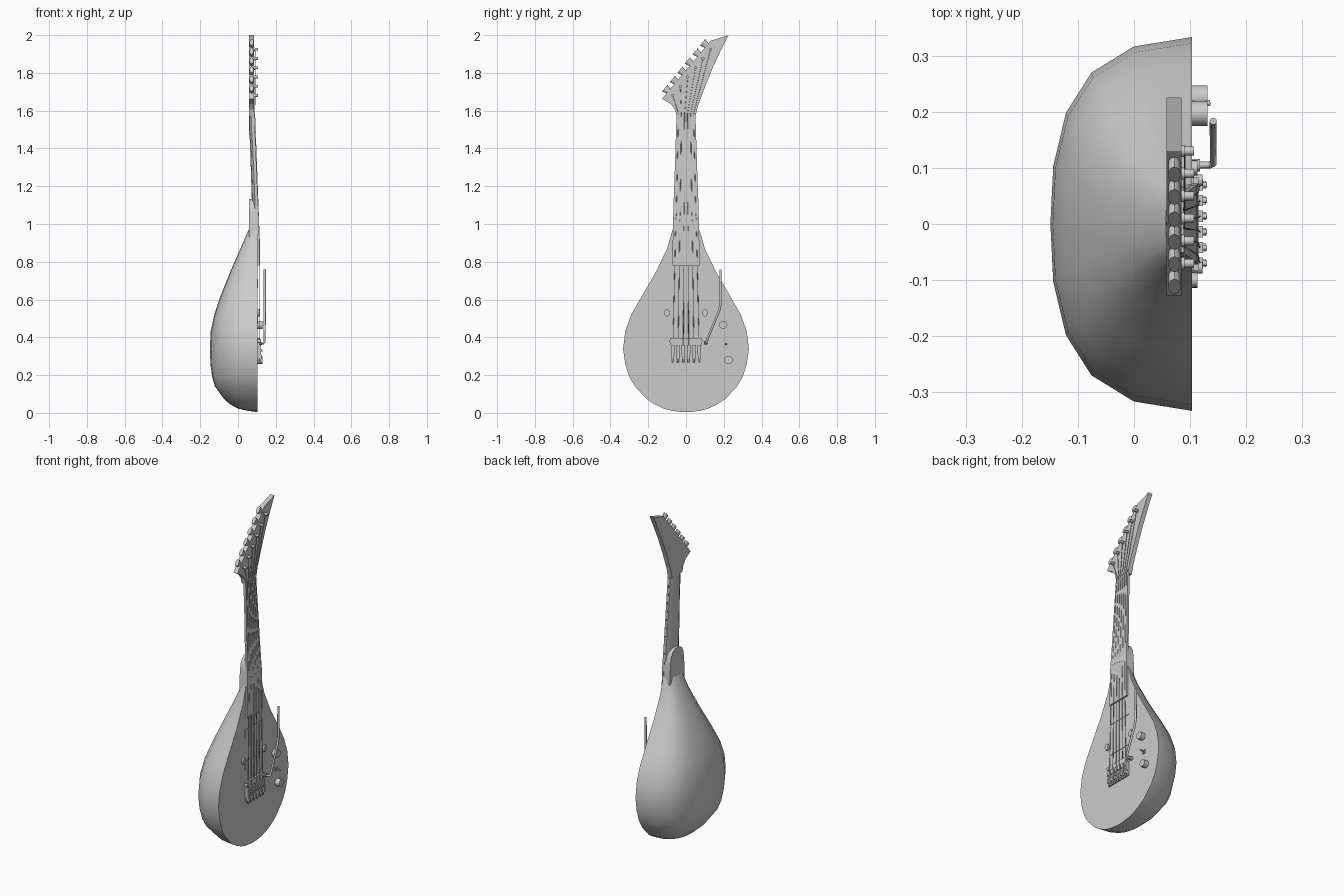
import bpy, bmesh, math
from mathutils import Vector

if "Cube" in bpy.data.objects:
    bpy.data.objects.remove(bpy.data.objects["Cube"])


def finish(name, bm, smooth=None):
    bmesh.ops.remove_doubles(bm, verts=bm.verts, dist=1e-5)
    bmesh.ops.recalc_face_normals(bm, faces=bm.faces)
    me = bpy.data.meshes.new(name)
    bm.to_mesh(me)
    bm.free()
    ob = bpy.data.objects.new(name, me)
    bpy.context.collection.objects.link(ob)
    if smooth:
        bpy.ops.object.select_all(action='DESELECT')
        ob.select_set(True)
        bpy.context.view_layer.objects.active = ob
        bpy.ops.object.shade_smooth_by_angle(angle=math.radians(smooth))
    return ob


def loft(name, sections, smooth=None):
    bm = bmesh.new()
    rings = [[bm.verts.new(p) for p in s] for s in sections]
    n = len(rings[0])
    for a, b in zip(rings, rings[1:]):
        for i in range(n):
            j = (i + 1) % n
            bm.faces.new((a[i], a[j], b[j], b[i]))
    bm.faces.new(rings[0])
    bm.faces.new(rings[-1])
    return finish(name, bm, smooth)


def slab(name, outline, x0, x1, smooth=None):
    """Extrude a (y, z) outline from x0 to x1."""
    return loft(name, [[(x, y, z) for y, z in outline] for x in (x0, x1)], smooth)


def box(name, x0, x1, y0, y1, z0, z1):
    return slab(name, [(y0, z0), (y1, z0), (y1, z1), (y0, z1)], x0, x1)


def disc(name, y, z, ry, rz, x0, x1, n=16):
    pts = [(y + ry * math.cos(2 * math.pi * i / n), z + rz * math.sin(2 * math.pi * i / n))
           for i in range(n)]
    return slab(name, pts, x0, x1, 40)


def tube(name, pts, r, res=2):
    cu = bpy.data.curves.new(name, 'CURVE')
    cu.dimensions = '3D'
    cu.bevel_depth = r
    cu.bevel_resolution = res
    cu.use_fill_caps = True
    sp = cu.splines.new('POLY')
    sp.points.add(len(pts) - 1)
    for p, co in zip(sp.points, pts):
        p.co = (*co, 1)
    ob = bpy.data.objects.new(name, cu)
    bpy.context.collection.objects.link(ob)
    return ob


FACE = 0.103

# Bowl body: height, half width, depth behind the flat face
rows = [(.004, .02, .003), (.011, .075, .05), (.022, .115, .10), (.045, .165, .145),
        (.075, .21, .178), (.14, .27, .225), (.19, .30, .24), (.26, .322, .249),
        (.34, .333, .252), (.43, .322, .248), (.52, .29, .229), (.615, .236, .197),
        (.75, .157, .143), (.87, .10, .09), (.97, .071, .047)]
arc = [(1, 0), (.95, .41), (.81, .71), (.595, .89), (.31, .98)]
arc = arc + [(0, 1)] + [(-y, d) for y, d in reversed(arc)]
loft('bowl_body', [[(FACE - d * fd, w * fy, z) for fy, fd in arc] for z, w, d in rows], 40)

# Rounded heel tongue behind the neck joint
half = [(.07, .93), (.069, .97), (.065, 1.05), (.058, 1.09), (.045, 1.117), (.02, 1.132)]
slab('neck_heel', half + [(-y, z) for y, z in reversed(half)], .058, FACE, 40)

# Neck: height, front x, back x, half width
neck = [(.95, .104, .072, .07), (1.13, .099, .073, .065), (1.44, .083, .063, .053),
        (1.50, .08, .057, .051), (1.62, .078, .058, .049)]
prof = [(0, -1), (0, 1), (.35, .95), (.8, .6), (1, 0), (.8, -.6), (.35, -.95)]
loft('neck', [[(f + (b - f) * t, w * s, z) for t, s in prof] for z, f, b, w in neck], 40)

# Fretboard and nut
loft('fretboard', [[(x0, -w, z), (x0, w, z), (x1, w, z), (x1, -w, z)]
                   for z, x0, x1, w in [(.78, .10, .114, .072), (1.0, .10, .112, .069),
                                        (1.14, .095, .105, .064), (1.58, .076, .086, .05)]])
box('nut', .06, .089, -.051, .051, 1.58, 1.592)

# Pointed headstock
slab('headstock', [(-.049, 1.57), (-.058, 1.605), (-.08, 1.635), (-.127, 1.663), (.13, 1.97),
                   (.225, 2.0), (.185, 1.92), (.145, 1.835), (.10, 1.725), (.065, 1.63),
                   (.05, 1.57)], .058, .085)

# Tuners along the slanted edge, and the strings
out = Vector((0, -.77, .64))
for i in range(6):
    t = i / 5
    post = Vector((.085, -.07 + .2 * t, 1.68 + .245 * t))
    edge = Vector((.072, -.092 + .2 * t, 1.703 + .243 * t))
    disc('tuner_post', post.y, post.z, .008, .008, .08, .107, 10)
    disc('tuner_washer', post.y, post.z, .011, .011, .08, .09, 10)
    tube('tuner_shaft', [edge - out * .02, edge + out * .012], .005)
    along = Vector((0, .64, .77))
    a, b = edge - out * .002, edge + out * .026
    loft('tuner_button', [[p + along * (s * .022 * math.cos(k * math.pi / 5))
                           + Vector((.011 * math.sin(k * math.pi / 5), 0, 0)) for k in range(10)]
                          for p, s in ((a, .7), (b, 1))], 40)
    s = -1 + 2 * t
    tube('string', [(.118, s * .068, .34), (.116, s * .068, .40), (.1145, s * .057, .9),
                    (.1055, s * .05, 1.14), (.089, s * .04, 1.586),
                    (.091, post.y, post.z)], .0016, 1)

# Tremolo bridge: base, crossbar, saddles with fine tuners
box('bridge_base', .10, .109, -.08, .08, .275, .395)
box('bridge_crossbar', .10, .115, -.083, .083, .36, .397)
for i in range(6):
    y = -.07 + .028 * i
    box('saddle', .108, .123, y - .01, y + .01, .305, .36)
    box('string_clamp', .108, .128, y - .007, y + .007, .285, .31)
    tube('fine_tuner', [(.118, y, .266), (.118, y, .29)], .005)
    disc('saddle_screw', y, .33, .005, .005, .12, .13, 10)
for s in (-1, 1):
    disc('bridge_stud', s * .078, .38, .01, .01, .10, .122, 12)
    disc('body_bolt', s * .1, .53, .014, .02, .10, .113)

# Tremolo arm
disc('arm_socket', .105, .37, .011, .011, .10, .118, 12)
tube('tremolo_arm', [(.103, .105, .37), (.134, .105, .37), (.141, .108, .378), (.141, .175, .54),
                     (.141, .182, .575), (.141, .183, .76)], .0065)

# Control knobs and selector switch
for y, z in ((.197, .466), (.225, .28)):
    disc('control_knob', y, z, .022, .022, .10, .131, 14)
box('switch_plate', .10, .109, .202, .22, .355, .375)
tube('switch_lever', [(.105, .211, .365), (.136, .216, .366)], .005)

# Slim pickups, almost flush with the face
for z in (.47, .66):
    box('pickup', .10, .106, -.082, .082, z, z + .05)
